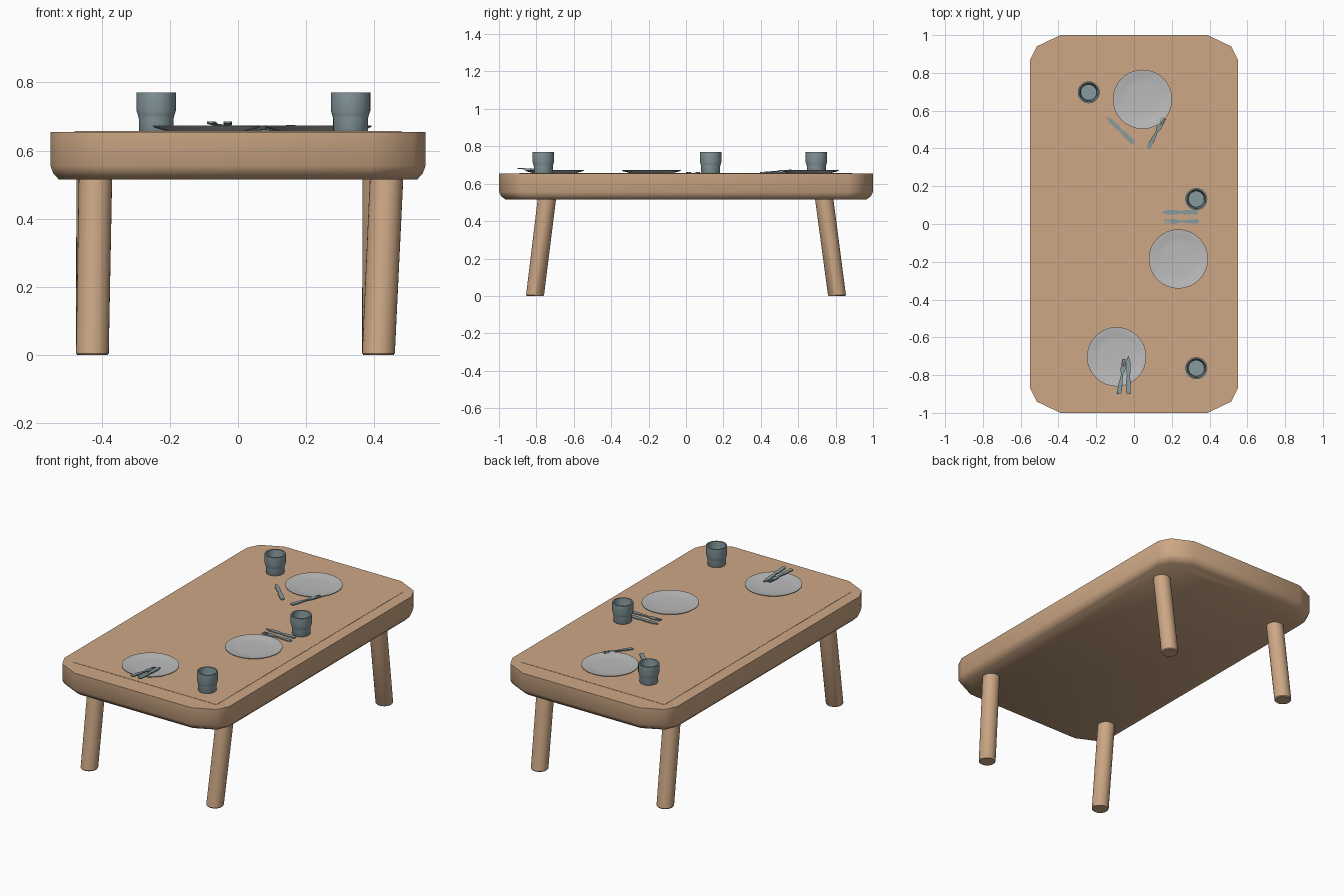
import bpy, bmesh, math
from mathutils import Vector, Matrix

if "Cube" in bpy.data.objects:
    bpy.data.objects.remove(bpy.data.objects["Cube"], do_unlink=True)


def material(name, rgb):
    m = bpy.data.materials.new(name)
    m.use_nodes = True
    m.diffuse_color = (*rgb, 1)
    m.node_tree.nodes["Principled BSDF"].inputs["Base Color"].default_value = (*rgb, 1)
    return m


WOOD = material("warm wood", (0.61, 0.39, 0.235))
CERAMIC = material("pale ceramic", (0.5, 0.5, 0.5))
METAL = material("blue grey metal", (0.24, 0.32, 0.34))
TOP = 0.655


def finish(name, bm, mat, angle=40):
    bmesh.ops.recalc_face_normals(bm, faces=bm.faces[:])
    me = bpy.data.meshes.new(name)
    bm.to_mesh(me)
    bm.free()
    me.materials.append(mat)
    ob = bpy.data.objects.new(name, me)
    bpy.context.collection.objects.link(ob)
    bpy.ops.object.select_all(action="DESELECT")
    ob.select_set(True)
    bpy.context.view_layer.objects.active = ob
    bpy.ops.object.shade_smooth_by_angle(angle=math.radians(angle))
    return ob


def loft(name, rings, mat, angle=40):
    """Join equal-sized rings of points and cap both ends."""
    bm = bmesh.new()
    rows = [[bm.verts.new(p) for p in ring] for ring in rings]
    n = len(rows[0])
    for a, b in zip(rows, rows[1:]):
        for i in range(n):
            j = (i + 1) % n
            bm.faces.new((a[i], a[j], b[j], b[i]))
    bm.faces.new(rows[0])
    bm.faces.new(rows[-1])
    return finish(name, bm, mat, angle)


def circle(c, r, n=32):
    return [Vector(c) + Vector((r * math.cos(math.tau * i / n),
                                r * math.sin(math.tau * i / n), 0)) for i in range(n)]


def lathe(name, x, y, profile, mat):
    return loft(name, [circle((x, y, TOP + z), r) for r, z in profile], mat)


# Tabletop: clipped corners and a tapered lower edge
corner = [(0.55, 0.87), (0.515, 0.94), (0.39, 1.0)]
outline = (corner + [(-x, y) for x, y in reversed(corner)]
           + [(-x, -y) for x, y in corner] + [(x, -y) for x, y in reversed(corner)])
levels = [(0.955, 0.965, 0.515), (0.985, 0.988, 0.533), (1, 1, 0.555), (1, 1, TOP)]
loft("tabletop", [[(x * sx, y * sy, z) for x, y in outline] for sx, sy, z in levels], WOOD, 45)

# Thin raised panel on the tabletop
panel = [(0.48, 0.89), (-0.48, 0.89), (-0.48, -0.89), (0.48, -0.89)]
loft("top_panel", [[(x, y, z) for x, y in panel] for z in (TOP - 0.003, TOP + 0.0015)], WOOD)

# Splayed legs: foot centre, then top centre
for name, foot, head in (
        ("front_right_leg", (-0.427, -0.807), (-0.418, -0.743)),
        ("front_left_leg", (0.412, -0.807), (0.436, -0.743)),
        ("back_right_leg", (-0.427, 0.807), (-0.425, 0.738)),
        ("back_left_leg", (0.412, 0.807), (0.414, 0.738))):
    loft(name, [circle((*foot, 0), 0.044), circle((*foot, 0.005), 0.048),
                circle((*head, 0.525), 0.049)], WOOD, 35)

# Plates and cups
plate = [(0.105, 0), (0.15, 0.011), (0.157, 0.015), (0.157, 0.018), (0.149, 0.018),
         (0.12, 0.011), (0.09, 0.009)]
for i, (x, y) in enumerate([(0.045, 0.66), (0.235, -0.185), (-0.092, -0.703)]):
    lathe(f"plate_{i + 1}", x, y, plate, CERAMIC)

cup = [(0.048, 0), (0.051, 0.005), (0.051, 0.038), (0.054, 0.05), (0.058, 0.062),
       (0.058, 0.115), (0.05, 0.115), (0.047, 0.06), (0.043, 0.04), (0.042, 0.012)]
for i, (x, y) in enumerate([(-0.24, 0.697), (0.33, 0.132), (0.33, -0.763)]):
    lathe(f"cup_{i + 1}", x, y, cup, METAL)

# Cutlery outlines: handle end at 0, tip at 1, half widths
knife_side = [(0, 0.007), (0.05, 0.012), (0.35, 0.012), (0.48, 0.007), (0.56, 0.011),
              (0.85, 0.011), (1, 0.002)]
fork_side = [(0, 0.007), (0.05, 0.012), (0.3, 0.01), (0.55, 0.005), (0.68, 0.013),
             (1, 0.012), (1, 0.006), (0.8, 0.005), (0.8, 0.002), (1, 0.002)]


def cutlery(name, side, start, end):
    a, b = Vector(start), Vector(end)
    along = (b - a).normalized()
    across = Vector((0, 0, 1)).cross(along).normalized()
    up = along.cross(across)
    pts = side + [(t, -w) for t, w in reversed(side)]
    base = [a + (b - a) * t + across * w for t, w in pts]
    loft(name, [base, [p + up * 0.006 for p in base]], METAL, 30)


low = TOP + 0.001
cutlery("knife_1", knife_side, (0.0, 0.427, low), (-0.145, 0.567, low))
cutlery("fork_1", fork_side, (0.075, 0.4, low), (0.158, 0.56, TOP + 0.014))
cutlery("knife_2", knife_side, (0.34, 0.062, low), (0.145, 0.062, low))
cutlery("fork_2", fork_side, (0.345, 0.014, low), (0.16, 0.014, low))
cutlery("knife_3", knife_side, (-0.03, -0.9, TOP + 0.024), (-0.03, -0.7, TOP + 0.012))
cutlery("fork_3", fork_side, (-0.08, -0.9, TOP + 0.024), (-0.05, -0.715, TOP + 0.012))
